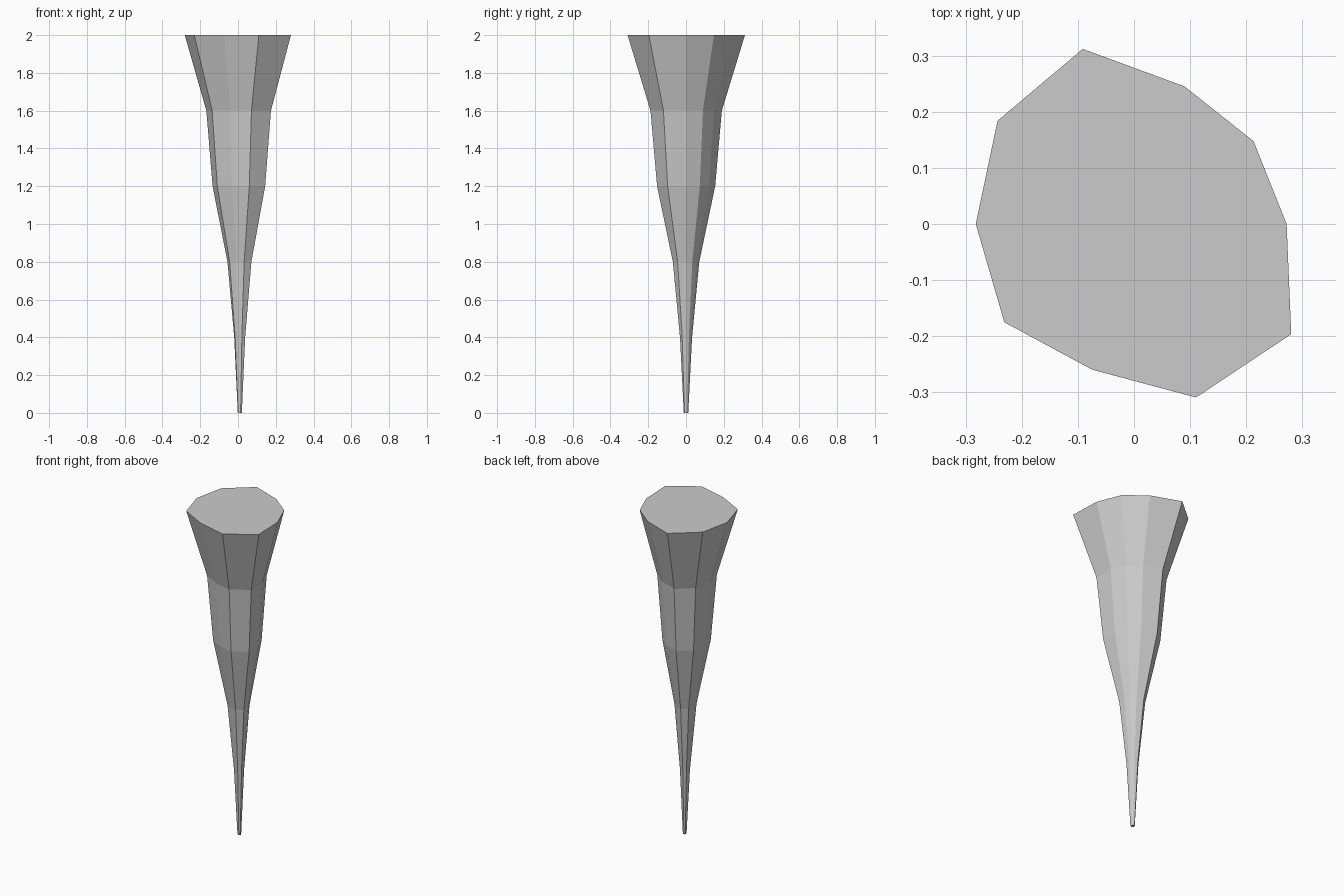
import bpy, bmesh
from math import cos, sin, tau

if "Cube" in bpy.data.objects:
    bpy.data.objects.remove(bpy.data.objects["Cube"])

# Irregular ten-sided outline: radius at each 36 degree step, at full size
RADII = [0.262, 0.251, 0.258, 0.328, 0.313, 0.292, 0.298, 0.273, 0.325, 0.334]
# Flare profile: (height, outline scale)
PROFILE = [(0, 0.038), (0.4, 0.103), (0.8, 0.225), (1.2, 0.495), (1.6, 0.608), (2.0, 1.0)]
AXIS_X = 0.01
N = len(RADII)

bm = bmesh.new()


def ring(z, scale):
    return [bm.verts.new((AXIS_X + scale * r * cos(tau * i / N),
                          scale * r * sin(tau * i / N), z))
            for i, r in enumerate(RADII)]


# Stacked rings joined by flat side faces
rings = [ring(z, s) for z, s in PROFILE]
for low, high in zip(rings, rings[1:]):
    for i in range(N):
        j = (i + 1) % N
        bm.faces.new((low[i], low[j], high[j], high[i]))

# Tip and top caps
bm.faces.new(rings[0][::-1])
bm.faces.new(rings[-1])

mesh = bpy.data.meshes.new("stalactite_spike")
bm.to_mesh(mesh)
bm.free()
bpy.context.collection.objects.link(bpy.data.objects.new("stalactite_spike", mesh))
